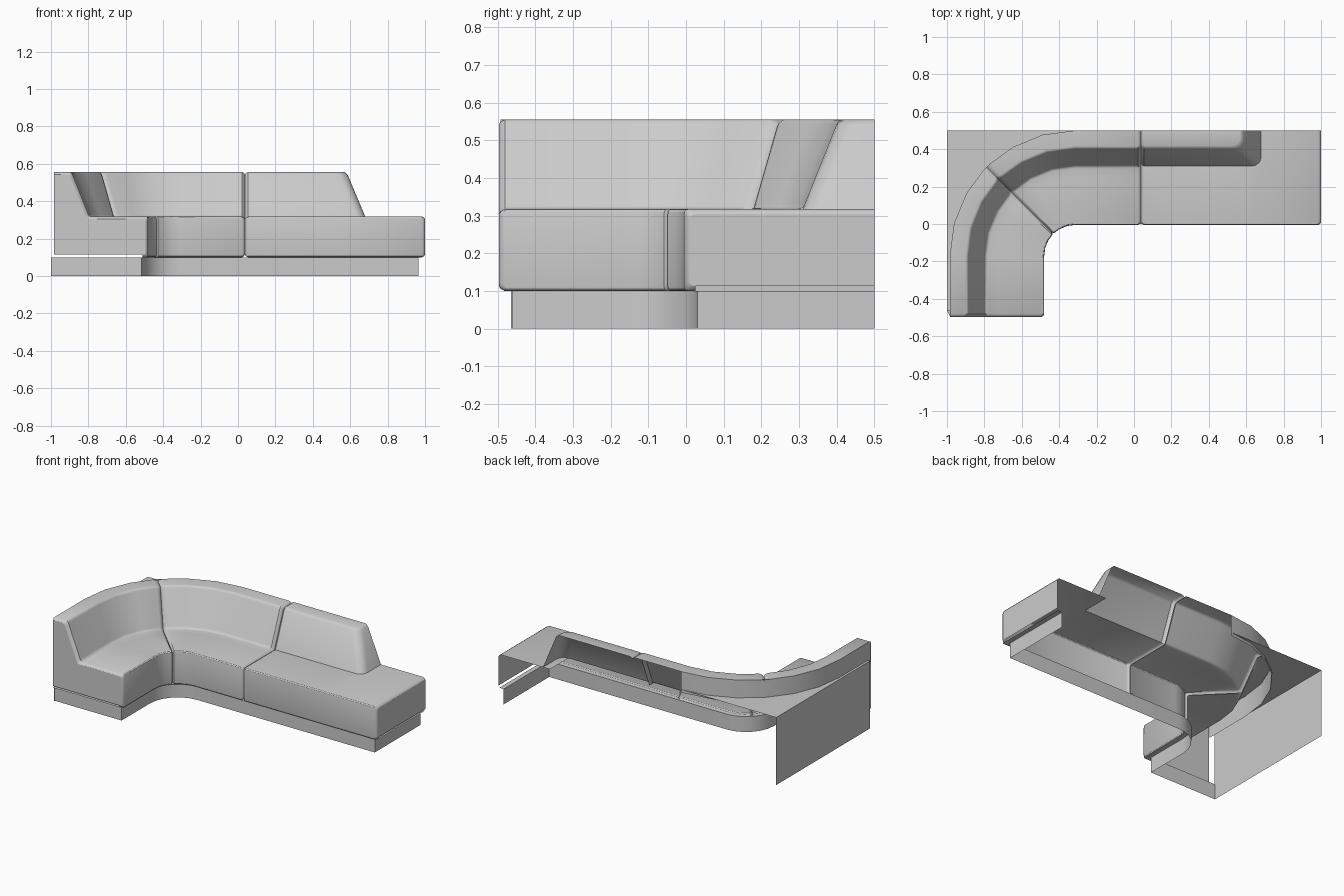
import bpy, math

if "Cube" in bpy.data.objects:
    bpy.data.objects.remove(bpy.data.objects["Cube"])

fabric = bpy.data.materials.new("grey_fabric")
fabric.use_nodes = True
GREY = (0.6, 0.6, 0.6, 1)
fabric.diffuse_color = GREY
fabric.node_tree.nodes["Principled BSDF"].inputs["Base Color"].default_value = GREY

# Main dimensions
CX, CY, R = -0.315, -0.17, 0.67        # corner centre and outer radius
DEPTH, SEAT, TOP, LOW = 0.505, 0.318, 0.556, 0.1
BACK, FRONT, SEAM, END = 0.5, -0.497, 0.037, 1.0
PLATE = 0.44
PINCH = [(0, 0.014), (0.005, 0.006), (0.016, 0)]   # rounding at section ends


def make(name, verts, faces):
    mesh = bpy.data.meshes.new(name)
    mesh.from_pydata(verts, [], faces)
    mesh.materials.append(fabric)
    obj = bpy.data.objects.new(name, mesh)
    bpy.context.collection.objects.link(obj)
    bpy.ops.object.select_all(action='DESELECT')
    obj.select_set(True)
    bpy.context.view_layer.objects.active = obj
    bpy.ops.object.mode_set(mode='EDIT')
    bpy.ops.mesh.select_all(action='SELECT')
    bpy.ops.mesh.normals_make_consistent(inside=False)
    bpy.ops.object.mode_set(mode='OBJECT')
    bpy.ops.object.shade_smooth_by_angle(angle=math.radians(32))
    return obj


def loft(name, rows, cap_first=False, cap_last=False, flip=False):
    """Skin equal-length rows of points, with optional flat ends."""
    n = len(rows[0])
    faces = [(i * n + j, i * n + j + 1, (i + 1) * n + j + 1, (i + 1) * n + j)
             for i in range(len(rows) - 1) for j in range(n - 1)]
    if cap_first:
        faces.append(tuple(reversed(range(n))))
    if cap_last:
        faces.append(tuple(range((len(rows) - 1) * n, len(rows) * n)))
    obj = make(name, [p for r in rows for p in r], faces)
    if flip:
        obj.data.flip_normals()
    return obj


def fillet(pts, r=0.014, steps=3):
    """Round the inner corners of a 2D polyline."""
    out = [pts[0]]
    for a, b, c in zip(pts, pts[1:], pts[2:]):
        def toward(q):
            k = r / math.dist(b, q)
            return (b[0] + (q[0] - b[0]) * k, b[1] + (q[1] - b[1]) * k)
        p, q = toward(a), toward(c)
        for s in range(steps + 1):
            t = s / steps
            out.append(tuple((1 - t) ** 2 * p[k] + 2 * t * (1 - t) * b[k] + t * t * q[k]
                             for k in (0, 1)))
    return out + [pts[-1]]


def seat_profile(i, start):
    return fillet([(start, SEAT - i), (DEPTH - i, SEAT - i),
                   (DEPTH - i, LOW + i), (DEPTH - 0.03, LOW + i)])


def full_profile(i):
    rest = fillet([(0, TOP - i), (0.095 - i, TOP - i), (0.19 - i, SEAT - i), (0.25, SEAT - i)])
    return rest[:-1] + seat_profile(i, 0.25)


# Stations along the back line: origin and inward direction
def arm(y):
    return (CX - R, y), (1, 0)


def bend(deg):
    c, s = math.cos(math.radians(deg)), math.sin(math.radians(deg))
    return (CX - R * c, CY + R * s), (c, -s)


def run(x):
    return (x, BACK), (0, -1)


def row(station, profile):
    (ox, oy), (dx, dy) = station
    return [(ox + dx * d, oy + dy * d, z) for d, z in profile]


def section(name, stations, prof, **caps):
    return loft(name, [row(s, prof(i)) for s, i in stations], **caps)


# Arm section: open front end to the middle of the corner
stations = [(arm(FRONT + e), i) for e, i in PINCH]
stations += [(bend(a), 0) for a in (0, 15, 30)]
stations += [(bend(45 - e * 150), i) for e, i in reversed(PINCH)]
section("arm_section", stations, full_profile)

# Closed end of the arm
end = [(0, LOW + 0.014)] + full_profile(0.014)
make("arm_end", row(arm(FRONT), end), [tuple(range(len(end)))])

# Middle section: half the corner and a straight run
stations = [(bend(45 + e * 150), i) for e, i in PINCH]
stations += [(bend(a), 0) for a in (60, 75, 90)]
stations += [(run(SEAM - e), i) for e, i in reversed(PINCH)]
section("middle_section", stations, full_profile)

# Chaise seat: part with a backrest, then the open part
stations = [(run(SEAM + e), i) for e, i in PINCH] + [(run(0.63), 0)]
section("chaise_seat", stations, lambda i: seat_profile(i, 0.19 - i))
stations = [(run(0.63), 0)] + [(run(END - e), i) for e, i in reversed(PINCH)]
section("chaise_open_seat", stations, lambda i: seat_profile(i, 0))
end = seat_profile(0.014, 0) + [(0, LOW + 0.014)]
make("chaise_end", row(run(END), end), [tuple(range(len(end)))])

# Chaise backrest: sloping band that wraps round its free end
def wrap(x, y, z, r):
    pts = [(SEAM + e, y + i, z - i) for e, i in PINCH]
    for k in range(5):
        a = math.radians(90 - 22.5 * k)
        pts.append((x - r + r * math.cos(a), y + r - r * math.sin(a), z))
    return pts + [(x, BACK, z)]


drop = TOP - SEAT
rows = [wrap(0.68, 0.31, SEAT, 0.05)]
for out, down in ((0.095 * 0.94, drop * 0.06), (0.099, drop * 0.02), (0.108, 0)):
    rows.append(wrap(0.68 - out * 1.05, 0.31 + out, TOP - down, 0.05))
rows.append([(p[0], BACK, p[2]) for p in rows[-1]])
loft("chaise_backrest", rows)

# Back band above the corner shelf
path = [arm(FRONT + 0.005)] + [bend(a) for a in range(0, 91, 15)]
loft("back_band", [row(s, [(0, PLATE - 0.02), (0, TOP)]) for s in path])

# Flat shelf filling the corner behind the curve
curve = [bend(a)[0] for a in range(90, -1, -15)]
outline = [(-1, BACK)] + curve + [(CX - R, -0.465), (-1, -0.465)]
make("corner_shelf", [(x, y, PLATE) for x, y in outline], [tuple(reversed(range(len(outline))))])

# Side panel
loft("side_panel", [[(-1, y, 0), (-1, y, PLATE)] for y in (-0.465, BACK)])


# Recessed plinth with the seat underside rim
def skirt(inset, z):
    r = R - DEPTH + inset
    arc = [(CX - r * math.cos(math.radians(a)), CY + r * math.sin(math.radians(a)))
           for a in range(90, -1, -15)]
    # The corner curves inward, so the recess widens its radius
    pts = [(END - inset, BACK), (END - inset, CY + r)] + arc
    pts += [(CX - r, FRONT + inset), (-1 if inset > 0.02 else CX - R, FRONT + inset)]
    return [(x, y, z) for x, y in pts]


loft("seat_rim", [skirt(0.005, LOW), skirt(0.036, LOW)])
loft("plinth", [skirt(0.036, LOW), skirt(0.036, 0)])
